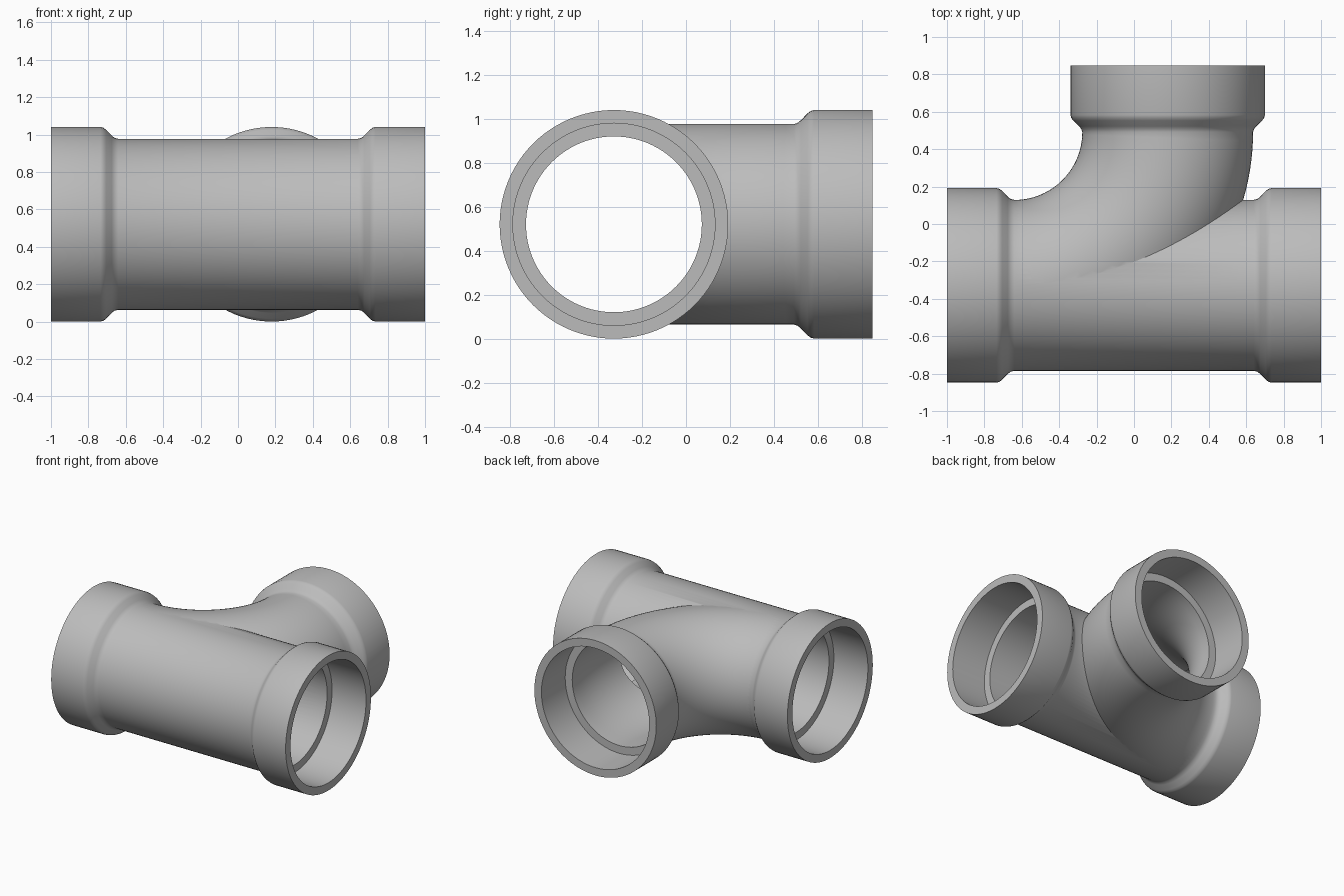
import bpy, bmesh, math
from mathutils import Vector

cube = bpy.data.objects.get("Cube")
if cube:
    bpy.data.objects.remove(cube, do_unlink=True)

SEG = 96
HUB, PIPE, SOCKET, BORE = 0.52, 0.457, 0.46, 0.40
AXIS_Y, AXIS_Z = -0.328, 0.52
BRANCH_X, MOUTH_Y = 0.18, 0.848
BEND_X = -0.64                       # where the bend meets the main pipe axis
BEND_R = BRANCH_X - BEND_X
BEND_Y = AXIS_Y + BEND_R
TINY = 0.0005                        # keeps the two pipes from coinciding

# Flared hub and inner socket: (distance from the mouth, radius)
HUB_PROFILE = [(0, HUB), (0.265, HUB), (0.28, 0.516), (0.295, 0.505),
               (0.325, 0.474), (0.34, 0.462), (0.36, PIPE)]
SOCKET_PROFILE = [(-0.05, SOCKET), (0.29, SOCKET), (0.29, BORE)]


def tube(name, stations):
    """Closed solid through rings given as (centre, direction, radius)."""
    bm = bmesh.new()
    rings = []
    for centre, direction, radius in stations:
        side = Vector((-direction.y, direction.x, 0))
        ring = []
        for i in range(SEG):
            a = math.tau * i / SEG
            offset = side * math.cos(a) + Vector((0, 0, math.sin(a)))
            ring.append(bm.verts.new(centre + offset * radius))
        rings.append(ring)
    for low, high in zip(rings, rings[1:]):
        for i in range(SEG):
            j = (i + 1) % SEG
            bm.faces.new((low[i], low[j], high[j], high[i]))
    bm.faces.new(rings[0][::-1])
    bm.faces.new(rings[-1])
    bmesh.ops.recalc_face_normals(bm, faces=bm.faces)
    mesh = bpy.data.meshes.new(name)
    bm.to_mesh(mesh)
    bm.free()
    obj = bpy.data.objects.new(name, mesh)
    bpy.context.collection.objects.link(obj)
    return obj


def main_run(name, profile):
    """Straight run, with the end profile mirrored at both mouths."""
    along = Vector((1, 0, 0))
    left = [(-1 + d, r) for d, r in profile]
    right = [(-x, r) for x, r in reversed(left)]
    return tube(name, [(Vector((x, AXIS_Y, AXIS_Z)), along, r) for x, r in left + right])


def branch(name, profile, radius):
    """Sweeping quarter bend that ends in the branch mouth."""
    stations = [(Vector((BEND_X - 0.05, AXIS_Y, AXIS_Z)), Vector((1, 0, 0)), radius)]
    steps = 40
    for i in range(steps + 1):
        a = math.pi / 2 * i / steps
        centre = Vector((BEND_X + BEND_R * math.sin(a),
                         BEND_Y - BEND_R * math.cos(a), AXIS_Z))
        stations.append((centre, Vector((math.cos(a), math.sin(a), 0)), radius))
    for d, r in reversed(profile):
        y = MOUTH_Y - d
        if y > BEND_Y + 0.005:
            stations.append((Vector((BRANCH_X, y, AXIS_Z)), Vector((0, 1, 0)), r))
    return tube(name, stations)


def combine(target, other, operation):
    mod = target.modifiers.new(operation.lower(), 'BOOLEAN')
    mod.operation = operation
    mod.solver = 'EXACT'
    mod.object = other
    bpy.context.view_layer.objects.active = target
    bpy.ops.object.modifier_apply(modifier=mod.name)
    bpy.data.objects.remove(other, do_unlink=True)


# Outer body, then the hollow passages cut out of it
fitting = main_run("pipe_tee", HUB_PROFILE)
combine(fitting, branch("branch_body", HUB_PROFILE, PIPE - TINY), 'UNION')
passage = main_run("main_passage", SOCKET_PROFILE)
combine(passage, branch("branch_passage", SOCKET_PROFILE, BORE - TINY), 'UNION')
combine(fitting, passage, 'DIFFERENCE')

# Plain grey plastic
grey = bpy.data.materials.new("grey_plastic")
grey.use_nodes = True
colour = (0.5, 0.5, 0.5, 1)
grey.diffuse_color = colour
grey.node_tree.nodes["Principled BSDF"].inputs["Base Color"].default_value = colour
fitting.data.materials.clear()
fitting.data.materials.append(grey)

bpy.ops.object.select_all(action='DESELECT')
fitting.select_set(True)
bpy.context.view_layer.objects.active = fitting
bpy.ops.object.shade_smooth_by_angle(angle=math.radians(30))
